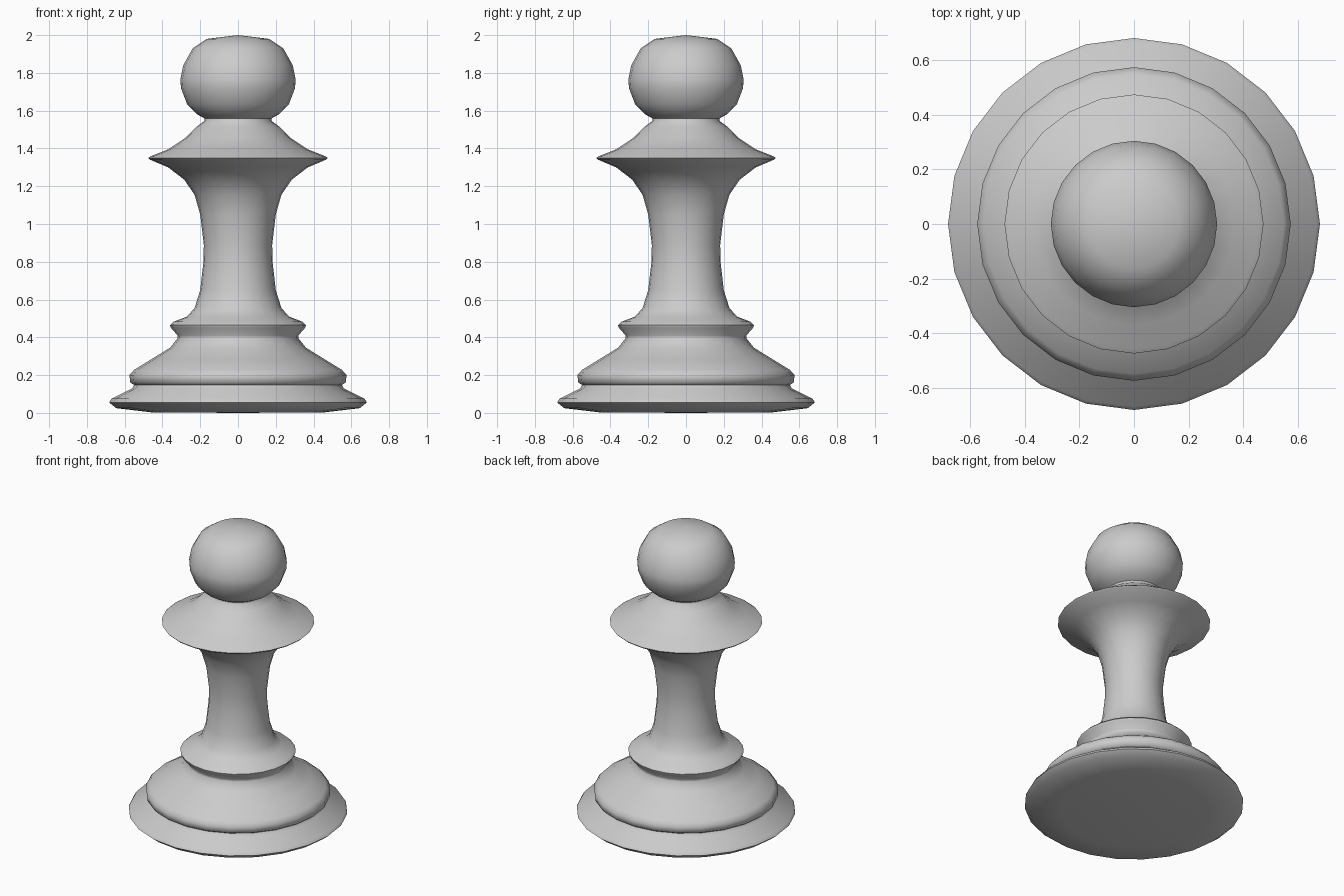
import bpy, bmesh, math

cube = bpy.data.objects.get("Cube")
if cube:
    bpy.data.objects.remove(cube)

SIDES = 24

grey = bpy.data.materials.new("plain_grey")
grey.use_nodes = True
colour = (0.6, 0.6, 0.6, 1)
grey.diffuse_color = colour
grey.node_tree.nodes["Principled BSDF"].inputs["Base Color"].default_value = colour

# Outline sections as (radius, height), from the foot upwards
foot = [(0, 0), (.46, .003), (.645, .025), (.682, .055), (.67, .075), (.56, .13), (.55, .148)]
base = [(.57, .16), (.575, .2), (.55, .228), (.457, .285), (.36, .345), (.32, .395), (.32, .41)]
ring = [(.355, .45), (.36, .465), (.34, .483), (.27, .51)]
stem = [(.23, .555), (.2, .65), (.183, .8), (.181, .89), (.2, 1.05), (.23, 1.155)]
collar = [(.285, 1.235), (.37, 1.3), (.465, 1.34), (.475, 1.35), (.46, 1.36),
          (.37, 1.395), (.28, 1.455), (.22, 1.515), (.178, 1.545), (.176, 1.558)]
head = [(.22, 1.583), (.27, 1.635), (.302, 1.72), (.305, 1.765), (.29, 1.84),
        (.24, 1.93), (.165, 1.98), (0, 2)]
outline = foot + base + ring + stem + collar + head

# Turn the outline around the z axis
bm = bmesh.new()
verts = [bm.verts.new((0, -r, z)) for r, z in outline]
edges = [bm.edges.new(pair) for pair in zip(verts, verts[1:])]
bmesh.ops.spin(bm, geom=verts + edges, cent=(0, 0, 0), axis=(0, 0, 1),
               angle=math.tau, steps=SIDES, use_merge=False)
bmesh.ops.remove_doubles(bm, verts=bm.verts, dist=0.0005)
bmesh.ops.recalc_face_normals(bm, faces=bm.faces)

mesh = bpy.data.meshes.new("pawn")
bm.to_mesh(mesh)
bm.free()
mesh.materials.append(grey)
pawn = bpy.data.objects.new("pawn", mesh)
bpy.context.collection.objects.link(pawn)

# Smooth surface with crisp rims
bpy.ops.object.select_all(action='DESELECT')
pawn.select_set(True)
bpy.context.view_layer.objects.active = pawn
bpy.ops.object.shade_smooth_by_angle(angle=math.radians(60))
